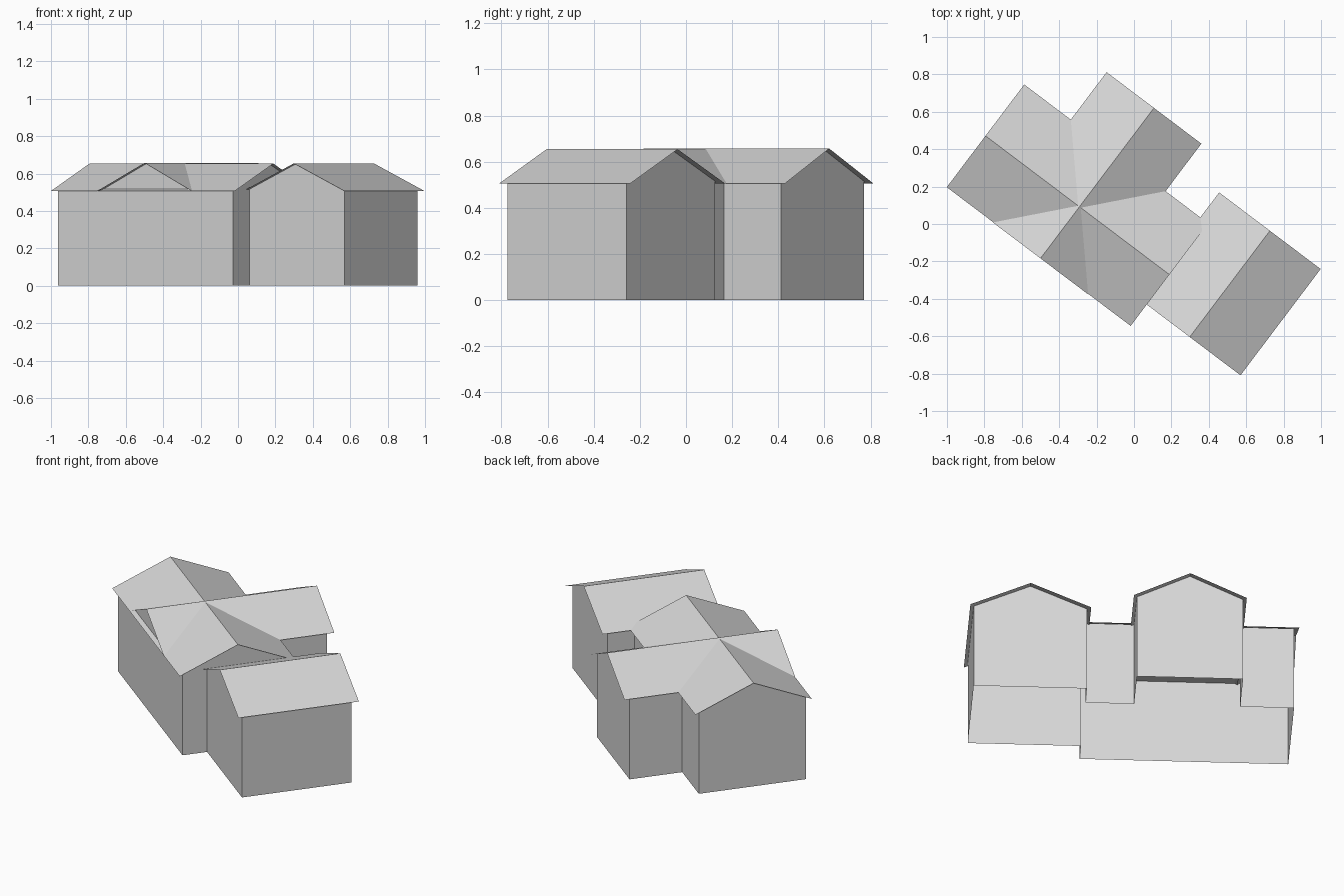
import bpy, bmesh
from mathutils import Vector

cube = bpy.data.objects.get("Cube")
if cube:
    bpy.data.objects.remove(cube, do_unlink=True)

# Single plain grey for the whole building
grey = bpy.data.materials.new("light_grey")
grey.use_nodes = True
colour = (0.68, 0.68, 0.68, 1)
grey.diffuse_color = colour
grey.node_tree.nodes["Principled BSDF"].inputs["Base Color"].default_value = colour

# Plan directions: U runs to the back, V runs to the side
U = Vector((0.602, 0.798, 0))
V = Vector((0.798, -0.602, 0))
UP = Vector((0, 0, 1))
EAVE, WALL_TOP = 0.506, 0.515


def add_object(name, bm):
    mesh = bpy.data.meshes.new(name)
    bm.to_mesh(mesh)
    bm.free()
    mesh.materials.append(grey)
    bpy.context.collection.objects.link(bpy.data.objects.new(name, mesh))


def add_face(bm, points, facing):
    face = bm.faces.new([bm.verts.new(p) for p in points])
    face.normal_update()
    if face.normal.dot(facing) < 0:
        face.normal_flip()


def gabled_roof(name, along, across, ends, eaves, ridge, gables):
    """Two thin pitched sheets, with gable triangles set in from the ends."""
    left, right = eaves
    mid = (left + right) / 2
    half = (right - left) / 2
    start, end = ends

    def point(a, s, z):
        return along * a + across * s + UP * z

    bm = bmesh.new()
    for eave in eaves:
        add_face(bm, [point(start, eave, EAVE), point(end, eave, EAVE),
                      point(end, mid, ridge), point(start, mid, ridge)], UP)
    bmesh.ops.remove_doubles(bm, verts=bm.verts, dist=0.0001)
    add_object(name + "_roof", bm)

    bm = bmesh.new()
    reach = half * (ridge - WALL_TOP) / (ridge - EAVE)
    centre = (start + end) / 2
    for a in gables:
        add_face(bm, [point(a, mid - reach, WALL_TOP), point(a, mid + reach, WALL_TOP),
                      point(a, mid, ridge)], along * (a - centre))
    add_object(name + "_gables", bm)


# Continuous outer wall around all the blocks, open below, with a flat ceiling
outline = [(-0.42, -0.89), (-0.42, 0.284), (-0.275, 0.284), (-0.275, 0.921),
           (0.372, 0.921), (0.372, 0.284), (0.213, 0.284), (0.213, 0.01),
           (0.524, 0.01), (0.524, -0.587), (0.213, -0.587), (0.213, -0.89)]
bm = bmesh.new()
base = bm.faces.new([bm.verts.new(U * u + V * v) for u, v in outline])
raised = bmesh.ops.extrude_face_region(bm, geom=[base], use_keep_orig=True)["geom"]
bmesh.ops.translate(bm, verts=[g for g in raised if isinstance(g, bmesh.types.BMVert)],
                    vec=UP * WALL_TOP)
bmesh.ops.recalc_face_normals(bm, faces=bm.faces)
floor = [f for f in bm.faces if f.calc_center_median().z < 0.01]
bmesh.ops.delete(bm, geom=floor, context='FACES_ONLY')
add_object("outer_walls", bm)

# Long main block, cross block through it, and the side block
gabled_roof("main_block", V, U, (-0.918, 0.314), (-0.446, 0.242), 0.653, (-0.89, 0.284))
gabled_roof("cross_block", U, V, (-0.448, 0.56), (-0.606, 0.029), 0.657, (-0.42, 0.524))
gabled_roof("side_block", U, V, (-0.303, 0.409), (0.262, 0.942), 0.654, (-0.275, 0.372))
